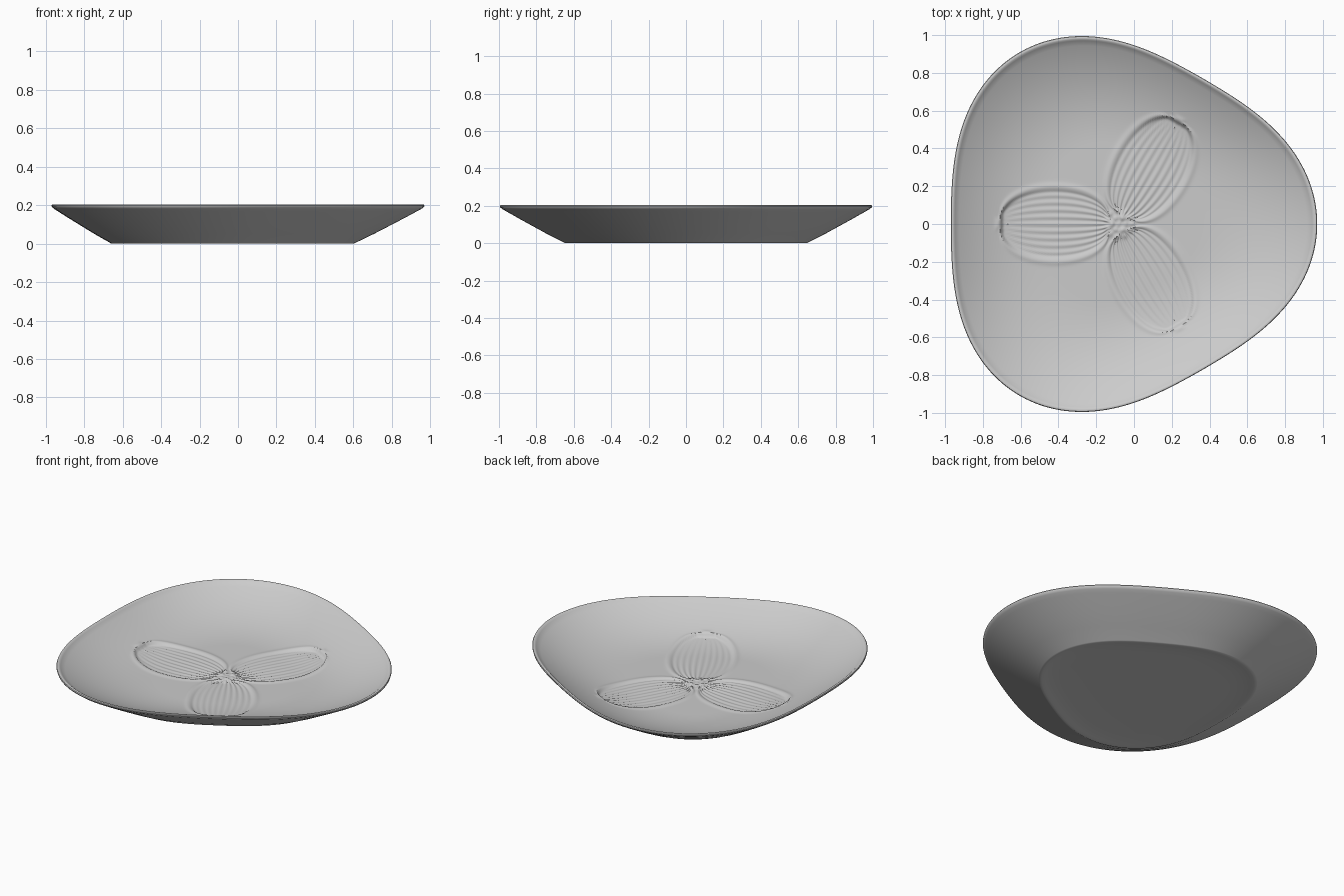
import bpy
import bmesh
from math import cos, sin, pi, exp, radians

cube = bpy.data.objects.get("Cube")
if cube:
    bpy.data.objects.remove(cube, do_unlink=True)

CENTRE_X = -0.08
SEGMENTS = 360
FLOOR = 0.05
PETAL_START, PETAL_END, PETAL_WIDTH = 0.05, 0.63, 0.19


def outline(angle):
    """Radius of the rounded three-lobed rim."""
    return 0.97 + 0.08 * cos(3 * angle)


def smoothstep(x):
    x = max(0.0, min(1.0, x))
    return x * x * (3 - 2 * x)


def bowl_height(s):
    """Flat floor curving up to the rim."""
    return FLOOR + 0.5 * max(0.0, s - 0.42) ** 2.12


def petal_sample(x, y, angle):
    """Distance inside one petal's border, and the position across it."""
    u = x * cos(angle) + y * sin(angle)
    v = -x * sin(angle) + y * cos(angle)
    t = (u - PETAL_START) / (PETAL_END - PETAL_START)
    width = PETAL_WIDTH * max(0.0, 4 * t * (1 - t)) ** 0.4
    inside = min(width - abs(v), (PETAL_END - u) * 1.2, u - PETAL_START)
    return inside, v / max(width, 0.02)


# Small beads in the flower's middle
beads = [(0.0, 0.0)]
for count, ring in ((6, 0.035), (11, 0.07)):
    beads += [(ring * cos(2 * pi * i / count), ring * sin(2 * pi * i / count))
              for i in range(count)]


def inner_height(s, x, y):
    """Bowl surface with the pressed flower relief."""
    z = base = bowl_height(s)
    if s > 0.85:
        return z
    inside, across = max(petal_sample(x, y, radians(a)) for a in (60, 180, 300))
    mask = smoothstep(inside / 0.025)
    pressed = FLOOR - 0.004 + 0.6 * (base - FLOOR) + 0.002 * cos(across * pi * 10)
    z += (pressed - base) * mask
    z += 0.005 * exp(-((inside + 0.01) / 0.016) ** 2)
    if x * x + y * y < 0.02:
        z += sum(0.007 * exp(-((x - bx) ** 2 + (y - by) ** 2) / 0.00018)
                 for bx, by in beads)
    return z


# Rings: inner face, then rim, outer wall and shallow hollow underside
inner = [0.8 * i / 95 for i in range(1, 96)] + [0.8 + 0.0165 * i for i in range(1, 11)]
outer = [(0.975, 0.197), (0.983, 0.203), (0.99, 0.205), (0.997, 0.203), (1.0, 0.198),
         (0.998, 0.191), (0.985, 0.181), (0.962, 0.168), (0.9, 0.133), (0.838, 0.099),
         (0.75, 0.051), (0.655, 0.003), (0.65, 0.0), (0.635, 0.0), (0.615, 0.003),
         (0.58, 0.008), (0.5, 0.011), (0.25, 0.012)]

bm = bmesh.new()
angles = [2 * pi * i / SEGMENTS for i in range(SEGMENTS)]


def add_ring(s, height=None):
    ring = []
    for a in angles:
        x, y = s * outline(a) * cos(a), s * outline(a) * sin(a)
        z = inner_height(s, x, y) if height is None else height
        ring.append(bm.verts.new((x + CENTRE_X, y, z)))
    return ring


rings = [add_ring(s) for s in inner] + [add_ring(s, z) for s, z in outer]
for a, b in zip(rings, rings[1:]):
    for i in range(SEGMENTS):
        j = (i + 1) % SEGMENTS
        bm.faces.new((a[i], b[i], b[j], a[j]))

# Close the middle on both sides
for ring, z in ((rings[0], inner_height(0, 0, 0)), (rings[-1], 0.012)):
    hub = bm.verts.new((CENTRE_X, 0, z))
    for i in range(SEGMENTS):
        bm.faces.new((hub, ring[i], ring[(i + 1) % SEGMENTS]))
bmesh.ops.recalc_face_normals(bm, faces=bm.faces)

mesh = bpy.data.meshes.new("dish")
bm.to_mesh(mesh)
bm.free()
dish = bpy.data.objects.new("dish", mesh)
bpy.context.collection.objects.link(dish)

# Plain grey glaze
grey = bpy.data.materials.new("grey_glaze")
grey.use_nodes = True
colour = (0.6, 0.6, 0.6, 1.0)
grey.diffuse_color = colour
grey.node_tree.nodes["Principled BSDF"].inputs["Base Color"].default_value = colour
mesh.materials.append(grey)

for other in bpy.context.selected_objects:
    other.select_set(False)
dish.select_set(True)
bpy.context.view_layer.objects.active = dish
bpy.ops.object.shade_smooth_by_angle(angle=radians(40))
